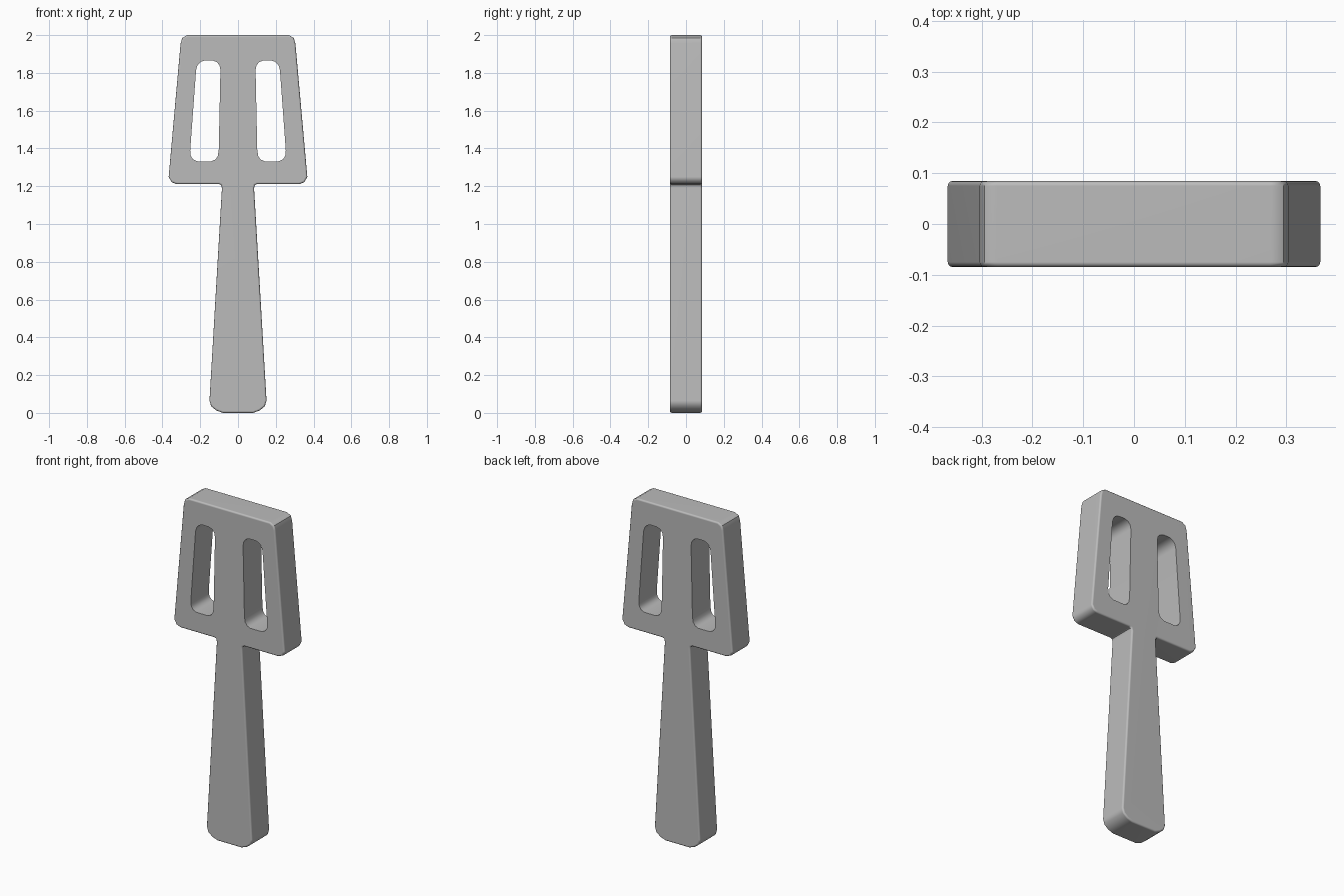
import bpy, bmesh, math

cube = bpy.data.objects.get("Cube")
if cube:
    bpy.data.objects.remove(cube, do_unlink=True)

HALF_DEPTH = 0.085

grey = bpy.data.materials.new("plain grey")
grey.use_nodes = True
colour = (0.5, 0.5, 0.5, 1)
grey.diffuse_color = colour
grey.node_tree.nodes["Principled BSDF"].inputs["Base Color"].default_value = colour


def prism(name, profile, half_depth):
    """Extrude an x/z profile through y."""
    bm = bmesh.new()
    face = bm.faces.new([bm.verts.new((x, -half_depth, z)) for x, z in profile])
    ext = bmesh.ops.extrude_face_region(bm, geom=[face])
    moved = [v for v in ext["geom"] if isinstance(v, bmesh.types.BMVert)]
    bmesh.ops.translate(bm, verts=moved, vec=(0, 2 * half_depth, 0))
    bmesh.ops.recalc_face_normals(bm, faces=bm.faces[:])
    mesh = bpy.data.meshes.new(name)
    bm.to_mesh(mesh)
    bm.free()
    mesh.materials.append(grey)
    obj = bpy.data.objects.new(name, mesh)
    bpy.context.collection.objects.link(obj)
    return obj


# Right half of the handle and blade outline, bottom to top
half = [(0.08, 0), (0.115, 0.013), (0.142, 0.035), (0.151, 0.065),
        (0.085, 1.19), (0.089, 1.206), (0.1, 1.211),
        (0.325, 1.211), (0.352, 1.222), (0.367, 1.25),
        (0.304, 1.955), (0.295, 1.985), (0.27, 2.0)]
spatula = prism("spatula_body", half + [(-x, z) for x, z in reversed(half)], HALF_DEPTH)

# Softened rim on the front and back outlines
rim = spatula.modifiers.new("rim", "BEVEL")
rim.width = 0.01
rim.segments = 3
rim.limit_method = "ANGLE"
rim.angle_limit = math.radians(60)

# Two tapered slots through the blade
slot = [(0.14, 1.332), (0.215, 1.332), (0.238, 1.342), (0.25, 1.36), (0.253, 1.39),
        (0.222, 1.815), (0.214, 1.842), (0.198, 1.858), (0.175, 1.866),
        (0.135, 1.866), (0.112, 1.857), (0.098, 1.84), (0.093, 1.815),
        (0.102, 1.39), (0.107, 1.36), (0.119, 1.342)]
cutters = []
for side, label in ((1, "left"), (-1, "right")):
    cutter = prism(label + "_slot_cutter", [(side * x, z) for x, z in slot], 0.2)
    cutter.hide_render = True
    cut = spatula.modifiers.new(label + "_slot", "BOOLEAN")
    cut.object = cutter
    cut.solver = "EXACT"
    cutters.append(cutter)

# Bake the modifiers, drop the cutters and smooth the corners
bpy.ops.object.select_all(action="DESELECT")
spatula.select_set(True)
bpy.context.view_layer.objects.active = spatula
for name in [m.name for m in spatula.modifiers]:
    bpy.ops.object.modifier_apply(modifier=name)
for cutter in cutters:
    bpy.data.objects.remove(cutter, do_unlink=True)
bpy.ops.object.shade_smooth_by_angle(angle=math.radians(40))
normals = spatula.modifiers.new("even_normals", "WEIGHTED_NORMAL")
normals.keep_sharp = True
